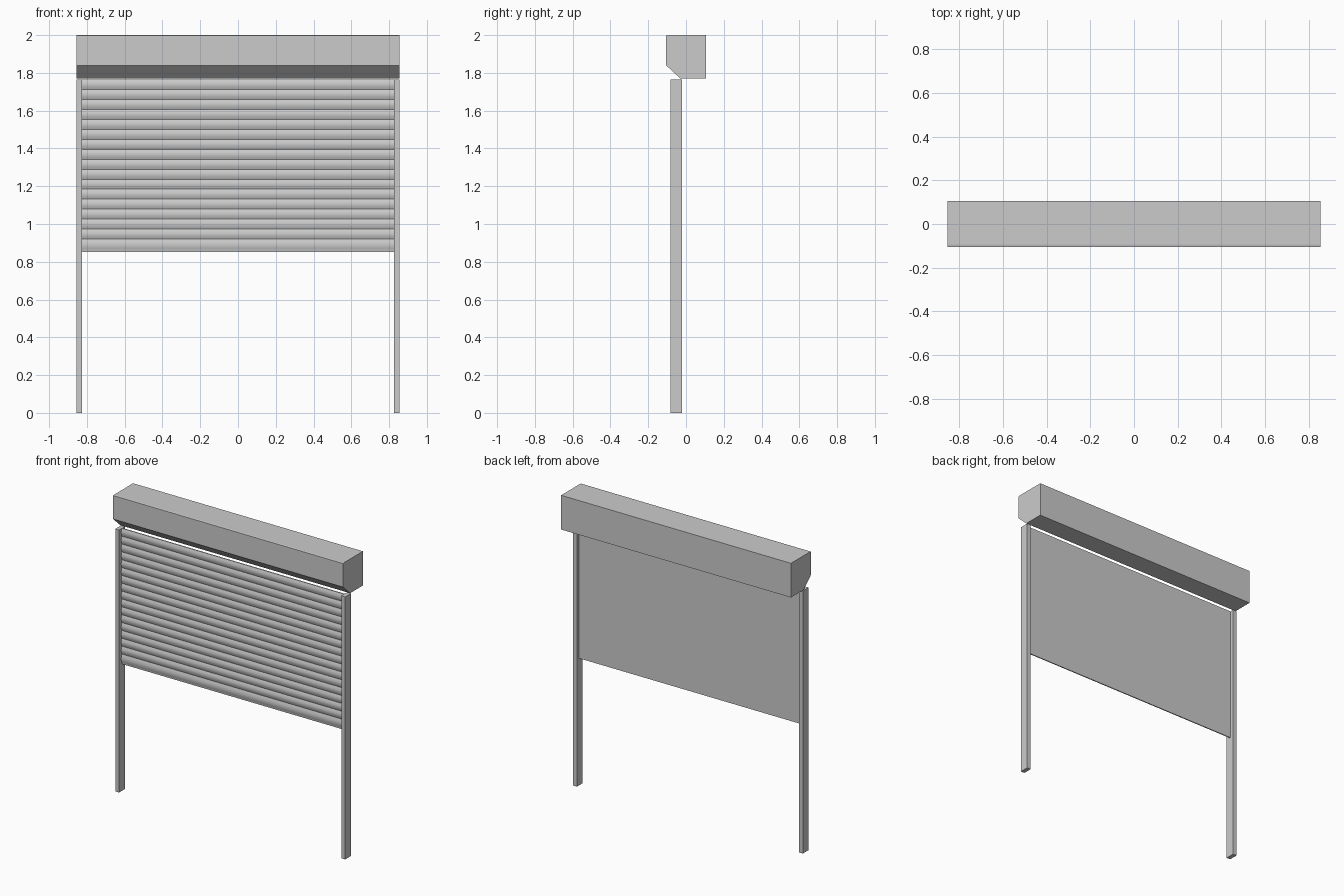
import bpy, bmesh, math

if "Cube" in bpy.data.objects:
    bpy.data.objects.remove(bpy.data.objects["Cube"])

def extrude_x(name, profile, x0, x1, smooth=False):
    """Extrude a closed (y, z) profile along x into a capped solid."""
    bm = bmesh.new()
    face = bm.faces.new([bm.verts.new((x0, y, z)) for y, z in profile])
    ext = bmesh.ops.extrude_face_region(bm, geom=[face])
    verts = [v for v in ext["geom"] if isinstance(v, bmesh.types.BMVert)]
    bmesh.ops.translate(bm, verts=verts, vec=(x1 - x0, 0, 0))
    bmesh.ops.recalc_face_normals(bm, faces=bm.faces)
    mesh = bpy.data.meshes.new(name)
    bm.to_mesh(mesh)
    bm.free()
    obj = bpy.data.objects.new(name, mesh)
    bpy.context.collection.objects.link(obj)
    if smooth:
        bpy.ops.object.select_all(action='DESELECT')
        obj.select_set(True)
        bpy.context.view_layer.objects.active = obj
        bpy.ops.object.shade_smooth_by_angle(angle=math.radians(30))
    return obj

def bulge(z0, z1, depth, steps=6):
    """Curved front of one slat, from bottom to top."""
    return [(FRONT - depth * math.sin(math.pi * i / steps),
             z0 + (z1 - z0) * i / steps) for i in range(steps + 1)]

HALF, INNER = 0.855, 0.827
BACK, FRONT = -0.046, -0.053
BOTTOM, BAR_TOP, TOP = 0.853, 0.92, 1.765
SLATS = 16

# shutter box with sloped lower front and slim lip along the top front edge
extrude_x("shutter_box", [(-0.105, 1.998), (-0.095, 2.0), (0.106, 2.0),
                          (0.106, 1.77), (-0.03, 1.77), (-0.105, 1.84)], -HALF, HALF)

# guide rails
rail = [(-0.083, 0), (-0.021, 0), (-0.021, TOP), (-0.083, TOP)]
for side, x0, x1 in (("left", -HALF, -INNER), ("right", INNER, HALF)):
    extrude_x("guide_rail_" + side, rail, x0, x1)

# slatted curtain, flat at the back
pitch = (TOP - BAR_TOP) / SLATS
profile = [(BACK, TOP), (BACK, BAR_TOP)]
for i in range(SLATS):
    pts = bulge(BAR_TOP + i * pitch, BAR_TOP + (i + 1) * pitch, 0.007)
    profile += pts if i == 0 else pts[1:]
extrude_x("curtain", profile, -INNER, INNER, True)

# end bar at the foot of the curtain
bar = [(BACK, BAR_TOP), (BACK, BOTTOM), (FRONT, BOTTOM)]
bar += bulge(BOTTOM + 0.006, BAR_TOP, 0.007)
extrude_x("end_bar", bar, -INNER, INNER, True)
